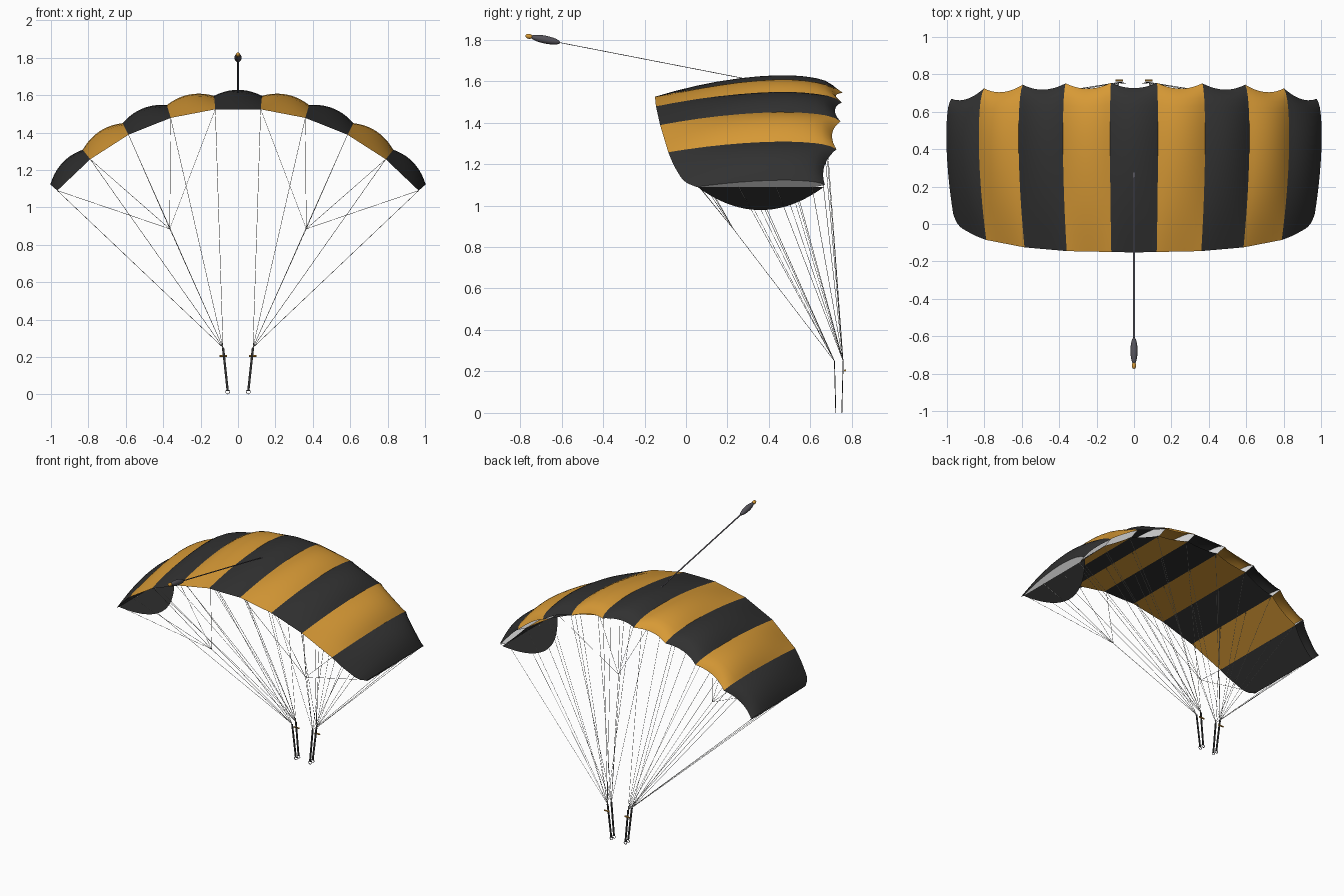
import bpy, bmesh, math
from mathutils import Vector

if "Cube" in bpy.data.objects:
    bpy.data.objects.remove(bpy.data.objects["Cube"])

HUB, R, TIP = 0.25, 1.28, math.radians(49)   # arc centre height, arc radius, tip angle
CELLS, BULGE, NOTCH = 9, 0.032, 0.03


def material(name, rgb):
    m = bpy.data.materials.new(name)
    m.diffuse_color = (*rgb, 1)
    m.use_nodes = True
    m.node_tree.nodes["Principled BSDF"].inputs["Base Color"].default_value = m.diffuse_color
    return m


BLACK = material("black fabric", (0.031, 0.031, 0.031))
GOLD = material("golden orange fabric", (0.68, 0.32, 0.036))
WHITE = material("white rib fabric", (0.8, 0.8, 0.8))
LINE = material("pale line", (0.45, 0.45, 0.43))
GREY = material("grey webbing", (0.09, 0.085, 0.1))


def interp(table, x):
    for (a, fa), (b, fb) in zip(table, table[1:]):
        if x <= b:
            return fa + (fb - fa) * (x - a) / (b - a)
    return table[-1][1]


# Planform and aerofoil tables
TAIL = [(0, -.152), (.33, -.145), (.555, -.125), (.78, -.085), (.86, -.06), (.95, -.02), (.98, .01), (1, .05)]
NOSE = [(0, .757), (.33, .752), (.555, .745), (.78, .725), (1, .67)]
FOIL = [(0, 0), (.1, .25), (.22, .51), (.33, .7), (.45, .86), (.55, .95), (.65, 1), (.73, .995),
        (.8, .95), (.87, .86), (.92, .75), (.97, .54), (1, .28)]
LIP = 0.92                                    # chord position of the lower lip


def station(s):
    """Tail y and chord at span fraction s."""
    tail = interp(TAIL, abs(s))
    return tail, interp(NOSE, abs(s)) - tail


def rib_point(s, u, h):
    """Point on the rib at span s: chord fraction u, height fraction h."""
    tail, chord = station(s)
    r = R + h * 0.08 * chord
    a = s * TIP
    return Vector((r * math.sin(a), tail + u * chord, HUB + r * math.cos(a)))


def cell_point(s0, s1, v, u, h, puff):
    """Point on the cell skin; v runs 0..1 between two ribs."""
    s = s0 + (s1 - s0) * v
    p = rib_point(s0, u, h).lerp(rib_point(s1, u, h), v)
    tail, chord = station(s)
    w = 4 * v * (1 - v)
    p.y = tail + u * chord - NOTCH * w * u ** 10
    a = (s0 + s1) / 2 * TIP
    return p + Vector((math.sin(a), 0, math.cos(a))) * BULGE * w * puff


def add_object(name, bm, mat, smooth=None):
    mesh = bpy.data.meshes.new(name)
    bm.to_mesh(mesh)
    bm.free()
    mesh.materials.append(mat)
    ob = bpy.data.objects.new(name, mesh)
    bpy.context.collection.objects.link(ob)
    if smooth:
        bpy.ops.object.select_all(action='DESELECT')
        ob.select_set(True)
        bpy.context.view_layer.objects.active = ob
        bpy.ops.object.shade_smooth_by_angle(angle=math.radians(smooth))
    return ob


def polyline(name, paths, radius, mat, sides=0):
    cu = bpy.data.curves.new(name, 'CURVE')
    cu.dimensions = '3D'
    cu.bevel_depth, cu.bevel_resolution = radius, sides
    for path in paths:
        sp = cu.splines.new('POLY')
        sp.points.add(len(path) - 1)
        for pt, co in zip(sp.points, path):
            pt.co = (*co, 1)
    cu.materials.append(mat)
    ob = bpy.data.objects.new(name, cu)
    bpy.context.collection.objects.link(ob)
    return ob


def strap(name, a, b, width, thick, mat):
    """Flat webbing from a to b, its width along x."""
    a, b = Vector(a), Vector(b)
    d = (b - a).normalized()
    side = Vector((1, 0, 0))
    side = (side - d * side.dot(d)).normalized()
    up = d.cross(side)
    bm = bmesh.new()
    vs = [bm.verts.new(p + side * i * width / 2 + up * j * thick / 2)
          for p in (a, b) for i in (-1, 1) for j in (-1, 1)]
    bmesh.ops.convex_hull(bm, input=vs)
    return add_object(name, bm, mat)


# Canopy cells: bulging top skin and flat lower skin, open at the nose
ribs = [-1 + 2 * k / CELLS for k in range(CELLS + 1)]
DIV = 10
for k in range(CELLS):
    s0, s1 = ribs[k], ribs[k + 1]
    bm = bmesh.new()
    under = [(LIP * i / 8, 0, 0) for i in range(8, 0, -1)]
    section = under + [(u, f, f) for u, f in FOIL]
    grid = [[bm.verts.new(cell_point(s0, s1, j / DIV, *p)) for p in section] for j in range(DIV + 1)]
    for j in range(DIV):
        for i in range(len(section) - 1):
            bm.faces.new((grid[j][i], grid[j][i + 1], grid[j + 1][i + 1], grid[j + 1][i]))
    bmesh.ops.recalc_face_normals(bm, faces=bm.faces)
    bm.normal_update()
    # top skin must face outward
    if sum(f.normal.z for f in bm.faces if f.calc_center_median().y > 0.2) < 0:
        bmesh.ops.reverse_faces(bm, faces=bm.faces)
    add_object(f"canopy_cell_{k + 1}", bm, GOLD if k % 2 else BLACK, 40)

# White ribs between the cells and at both tips
for k, s in enumerate(ribs):
    bm = bmesh.new()
    outline = [(LIP, 0)] + FOIL
    bm.faces.new([bm.verts.new(rib_point(s, u, h)) for u, h in outline])
    add_object(f"rib_{k + 1}", bm, WHITE)

# Stabilizer panels hanging from both tips in the rib plane
for sgn, side in ((-1, "left"), (1, "right")):
    bm = bmesh.new()
    verts = []
    for i in range(25):
        t = -1 + i / 12
        r = R - 0.17 * (1 - t * t)
        a = sgn * TIP
        verts.append(bm.verts.new((r * math.sin(a), 0.36 + 0.305 * t, HUB + r * math.cos(a))))
    bm.faces.new(verts)
    add_object(f"stabilizer_{side}", bm, BLACK)

for sgn, side in ((-1, "left"), (1, "right")):
    aft = (sgn * 0.08, 0.716, 0.25)
    fore = (sgn * 0.08, 0.758, 0.25)
    node = (sgn * 0.365, 0.23, 0.885)
    # Suspension lines and brake cascade
    paths = [(aft, node)]
    for s in ribs:
        if s * sgn > 0:
            paths += [(rib_point(s, 0.9, 0), fore), (rib_point(s, 0.62, 0), fore),
                      (rib_point(s, 0.33, 0), aft), (rib_point(s, 0.02, 0), node)]
    polyline(f"suspension_lines_{side}", paths, 0.0012, LINE)
    # Risers with connector rings
    for name, top, y in (("rear", aft, 0.722), ("front", fore, 0.752)):
        foot = Vector((sgn * 0.055, y, 0.018))
        strap(f"{name}_riser_{side}", foot, top, 0.012, 0.004, BLACK)
        ring = [foot + Vector((0.011 * math.cos(i * math.pi / 6), 0, -0.005 + 0.011 * math.sin(i * math.pi / 6)))
                for i in range(13)]
        polyline(f"{name}_riser_ring_{side}", [ring], 0.002, GREY, 1)
    # Steering toggle
    polyline(f"toggle_{side}", [((sgn * 0.06, 0.767, 0.205), (sgn * 0.1, 0.767, 0.205))],
             0.005, GOLD, 2).data.use_fill_caps = True

# Bridle and pilot chute trailing behind
strap("bridle", (0, 0.28, 1.613), (0, -0.62, 1.788), 0.009, 0.003, GREY)
axis = Vector((0, -0.135, 0.027))
for name, loc, size, mat in (("pilot_chute", (0, -0.678, 1.800), (0.019, 0.019, 0.073), GREY),
                             ("pilot_chute_cap", (0, -0.757, 1.816), (0.012, 0.012, 0.018), GOLD)):
    bm = bmesh.new()
    bmesh.ops.create_uvsphere(bm, u_segments=20, v_segments=12, radius=1)
    ob = add_object(name, bm, mat, 60)
    ob.location, ob.scale = loc, size
    ob.rotation_euler = axis.to_track_quat('Z', 'Y').to_euler()
